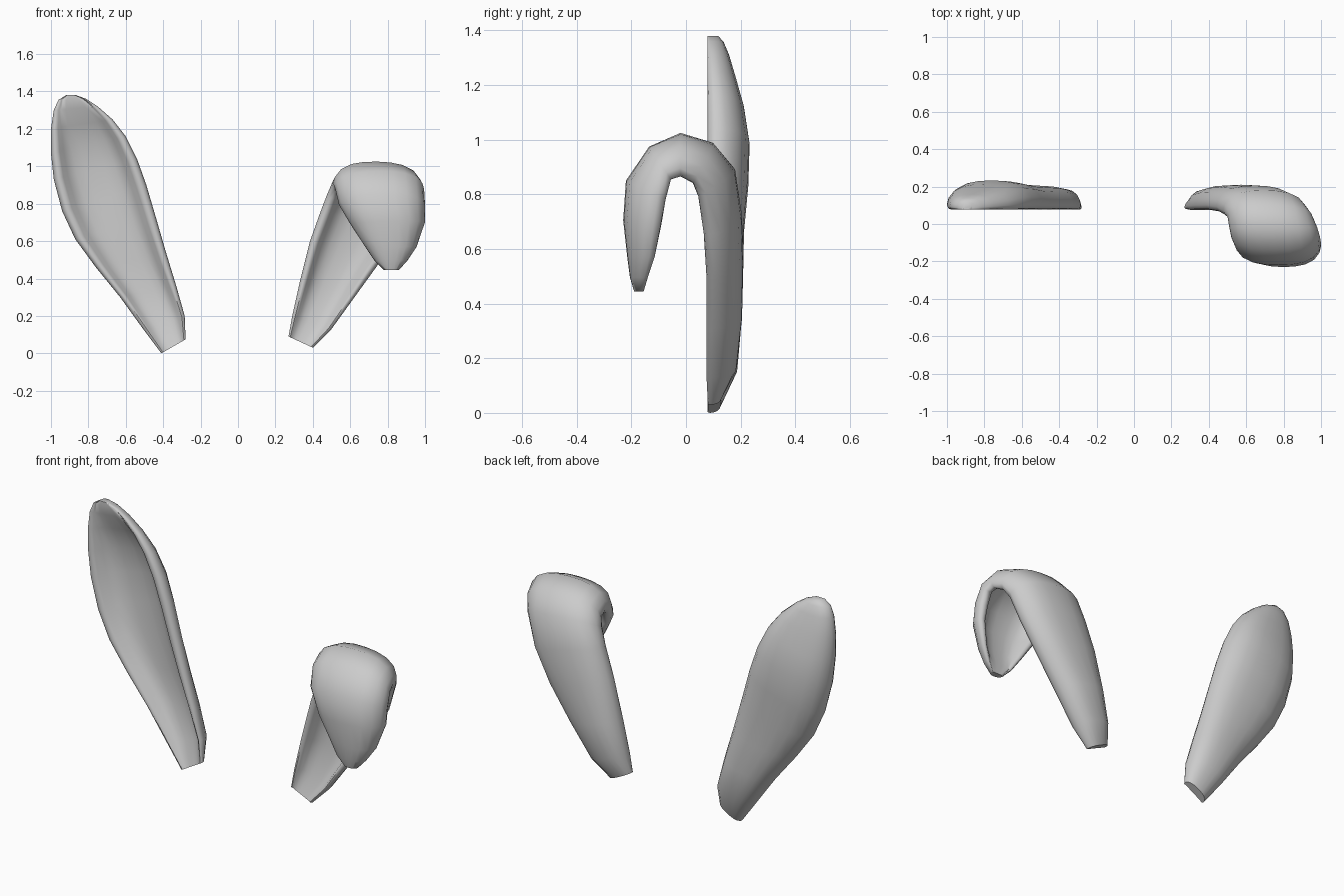
import bpy, bmesh
from mathutils import Vector

# Half of the ear cross-section: (across, depth); the other half is mirrored.
BACK = [(0, 1), (.3, .98), (.58, .9), (.82, .72), (.96, .45), (1, .2)]
RIM = [(.95, .04), (.86, 0), (.77, .08)]
CUP = [(.66, .36), (.45, .54), (.2, .6), (0, .6)]


def section(cup):
    half = BACK + RIM + [(u, v * cup) for u, v in CUP]
    return half + [(-u, v) for u, v in half[-2:0:-1]]


def ear(name, stations):
    """Loft cupped sections; station = left rim, right rim, depth vector, cup amount."""
    bm = bmesh.new()
    rings = []
    for left, right, depth, cup in stations:
        a, b, d = Vector(left), Vector(right), Vector(depth)
        rings.append([bm.verts.new((a + b) / 2 + (b - a) / 2 * u + d * v)
                      for u, v in section(cup)])
    n = len(rings[0])
    for r, s in zip(rings, rings[1:]):
        for i in range(n):
            j = (i + 1) % n
            bm.faces.new((r[i], r[j], s[j], s[i]))
    bm.faces.new(rings[0][::-1])
    bm.faces.new(rings[-1])
    bmesh.ops.recalc_face_normals(bm, faces=bm.faces)
    mesh = bpy.data.meshes.new(name)
    bm.to_mesh(mesh)
    bm.free()
    ob = bpy.data.objects.new(name, mesh)
    bpy.context.collection.objects.link(ob)
    bpy.ops.object.select_all(action='DESELECT')
    ob.select_set(True)
    bpy.context.view_layer.objects.active = ob
    bpy.ops.object.shade_smooth_by_angle(angle=1.0)
    return ob


# Upright ear: left x, z, right x, z, thickness, cup
upright = [
    (-.41, .00, -.28, .075, .05, .1), (-.50, .12, -.285, .20, .11, .7),
    (-.63, .30, -.33, .36, .125, 1), (-.76, .46, -.385, .54, .13, 1),
    (-.87, .61, -.44, .73, .135, 1), (-.94, .76, -.49, .90, .15, 1),
    (-.985, .93, -.54, 1.04, .155, 1), (-1, 1.07, -.60, 1.16, .135, 1),
    (-1, 1.20, -.67, 1.25, .105, .75), (-.985, 1.30, -.75, 1.32, .08, .15),
    (-.96, 1.355, -.81, 1.36, .06, 0), (-.92, 1.38, -.865, 1.38, .04, 0),
]
ear("upright_ear", [((lx, .078, lz), (rx, .078, rz), (0, t, 0), c)
                    for lx, lz, rx, rz, t, c in upright])

# Folded ear: left x, z, right x, z, rim y, depth y, depth z, cup
folded = [
    (.27, .09, .40, .03, .08, .05, 0, .1), (.29, .20, .50, .13, .075, .11, 0, .7),
    (.33, .38, .63, .31, .075, .13, 0, 1), (.385, .60, .76, .49, .075, .135, 0, 1),
    (.44, .75, .86, .65, .065, .14, .02, 1), (.475, .83, .92, .79, .045, .135, .08, 1),
    (.50, .865, .955, .84, .025, .075, .135, 1), (.51, .875, .98, .865, -.02, 0, .155, 1),
    (.52, .855, .995, .855, -.055, -.08, .12, 1), (.54, .78, 1.0, .78, -.075, -.145, .07, 1),
    (.60, .69, 1.0, .70, -.09, -.14, .01, 1), (.68, .57, .955, .57, -.115, -.10, 0, .75),
    (.73, .495, .905, .495, -.14, -.065, 0, .2), (.78, .445, .86, .445, -.155, -.035, 0, 0),
]
ear("folded_ear", [((lx, y, lz), (rx, y, rz), (0, dy, dz), c)
                   for lx, lz, rx, rz, y, dy, dz, c in folded])
